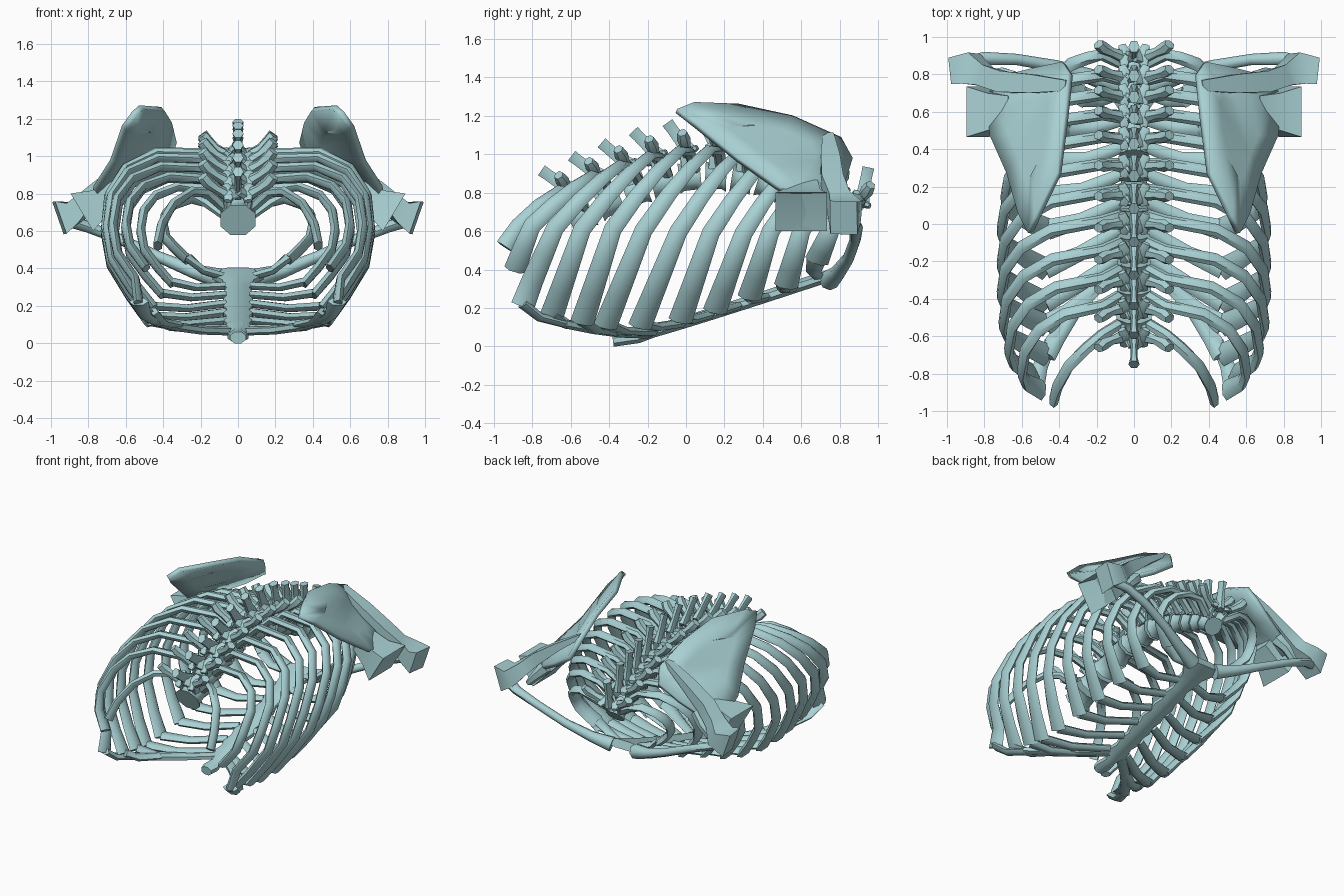
import bpy, bmesh, math
from mathutils import Vector, Matrix

if "Cube" in bpy.data.objects:
    bpy.data.objects.remove(bpy.data.objects["Cube"])

BONE = bpy.data.materials.new("bone_teal")
BONE.diffuse_color = (.40, .64, .66, 1)
BONE.use_nodes = True
BONE.node_tree.nodes["Principled BSDF"].inputs["Base Color"].default_value = BONE.diffuse_color


def finish(name, bm, mirror=False, thick=0.0, angle=50):
    bmesh.ops.recalc_face_normals(bm, faces=bm.faces)
    me = bpy.data.meshes.new(name)
    bm.to_mesh(me)
    bm.free()
    me.materials.append(BONE)
    ob = bpy.data.objects.new(name, me)
    bpy.context.collection.objects.link(ob)
    if thick:
        s = ob.modifiers.new("thickness", 'SOLIDIFY')
        s.thickness, s.offset = thick, 0
    if mirror:
        ob.modifiers.new("mirror", 'MIRROR')
    bpy.ops.object.select_all(action='DESELECT')
    ob.select_set(True)
    bpy.context.view_layer.objects.active = ob
    bpy.ops.object.shade_smooth_by_angle(angle=math.radians(angle))
    return ob


def sweep(bm, pts, sizes, normal, sides=8, turn=0.0, mat=None):
    """Loft elliptical rings along pts; sizes = (along normal, across)."""
    pts = [Vector(p) for p in pts]
    rings = []
    for i, p in enumerate(pts):
        t = (pts[min(i + 1, len(pts) - 1)] - pts[max(i - 1, 0)]).normalized()
        n = Vector(normal(p) if callable(normal) else normal)
        n = (n - t * n.dot(t)).normalized()
        b = t.cross(n)
        sn, sb = sizes[i] if isinstance(sizes, list) else sizes
        ring = []
        for k in range(sides):
            a = 2 * math.pi * k / sides + turn
            q = p + n * math.cos(a) * sn + b * math.sin(a) * sb
            ring.append(bm.verts.new(mat @ q if mat else q))
        rings.append(ring)
    for r, s in zip(rings, rings[1:]):
        for k in range(sides):
            j = (k + 1) % sides
            bm.faces.new((r[k], r[j], s[j], s[k]))
    bm.faces.new(rings[0])
    bm.faces.new(rings[-1])


# Spine curve: vertebra centres (y, z), neck end first
SPINE = [(.815, .655), (.73, .705), (.635, .75), (.53, .795), (.42, .84), (.29, .87),
         (.155, .885), (.02, .88), (-.12, .855), (-.26, .81), (-.40, .755), (-.55, .685)]
tilts = []
for i in range(12):
    a, b = SPINE[max(i - 1, 0)], SPINE[min(i + 1, 11)]
    tilts.append(math.atan2(b[1] - a[1], b[0] - a[0]) - math.pi)
tilts[0] -= .2

# Vertebrae: waisted body, arch, transverse, articular and spinous processes
for i, (y, z) in enumerate(SPINE):
    m = Matrix.Translation((0, y, z)) @ Matrix.Rotation(tilts[i], 4, 'X')
    L = .045 + .018 * i / 11
    bm = bmesh.new()
    r = .072 + .030 * i / 11
    sweep(bm, [(0, -L, 0), (0, -L * .6, 0), (0, L * .6, 0), (0, L, 0)],
          [(r * .95, r), (r * .8, r * .85), (r * .8, r * .85), (r * .95, r)], (0, 0, 1), 8, math.pi / 8, m)
    for x in (-1, 1):
        sweep(bm, [(x * .05, 0, .04), (x * .06, 0, .11), (0, -.025, .16)], (.024, .045), (0.5, 0, .5), 6, 0, m)
        sweep(bm, [(x * .04, 0, .11), (x * .12, -.005, .16), (x * .165, -.01, .20), (x * .19, -.015, .235)],
              [(.04, .032), (.026, .026), (.036, .034), (.026, .032)], (0, 1, 0), 6, 0, m)
        sweep(bm, [(x * .065, .055, .15), (x * .045, 0, .13), (x * .055, -.06, .11)],
              [(.014, .022), (.03, .04), (.014, .022)], (0, 0, 1), 6, 0, m)
    sweep(bm, [(0, .02, .12), (0, -.03, .20), (0, -.065, .26), (0, -.085, .295)],
          [(.032, .05), (.018, .036), (.02, .034), (.03, .036)], (1, 0, 0), 6, 0, m)
    finish(f"vertebra_{i + 1}", bm)

# Ribs: half width, y at mid height, y at lowest corner, z at lowest corner
RIBS = [(.40, .76, .68, .43), (.52, .60, .52, .30), (.60, .44, .33, .24), (.66, .30, .15, .17),
        (.69, .13, -.03, .12), (.71, -.04, -.24, .09), (.71, -.22, -.42, .09), (.71, -.38, -.54, .11),
        (.70, -.54, -.70, .14), (.67, -.68, -.85, .21), (.60, -.80, -.93, .30), (.52, -.92, -1.0, .40)]
# Shape of a rib seen along the body: width share, drop share
SHAPE = [(.62, .03), (.85, .12), (.97, .27), (1.0, .47), (.96, .66), (.82, .84), (.67, 1.0)]


def outward(p):
    return (p.x, 0, (p.z - .52) * 1.1)


def sternum_at(y):
    return .07 + .30 * max(0, (y + .2) / .95) ** 1.05


for i, (w, ym, yb, zb) in enumerate(RIBS):
    y, z = SPINE[i]
    ca, sa = math.cos(tilts[i]), math.sin(tilts[i])
    y0, zt = y - sa * .12 + .01, z + ca * .15
    pts = [(.07, y - sa * .02 + .03, z + ca * .04), (.17, y0, zt - .015)]
    for fx, t in SHAPE:
        zz = zt + .015 - t * (zt - zb)
        if t < .47:
            yy = y0 + (ym - y0) * (t / .47) ** .75
        else:
            yy = ym + (yb - ym) * ((t - .47) / .53)
        pts.append((w * fx, yy, zz))
    if i == 9:
        pts[-1] = (.53, yb, zb)
    if i == 10:
        pts = pts[:-1]
        pts[-1] = (.49, -.89, .40)
    if i == 11:
        pts = pts[:2] + [(.25, -.66, .81), (.35, -.76, .74), (.41, -.87, .63), (.43, -.945, .52)]
    sizes = [(.026, .031 + .032 * (k / 8) ** 1.5) for k in range(len(pts))]
    bm = bmesh.new()
    sweep(bm, pts, sizes, outward, 6, math.pi / 6)
    # Costal cartilage turning forward to the breastbone or the costal arch
    end = Vector(pts[-1])
    if i < 10:
        if i < 7:
            ys = .70 - .145 * i
            goal = Vector((.07, ys, sternum_at(ys)))
        else:
            k = i - 7
            goal = Vector((.20 + .12 * k, -.34 - .14 * k, .072 + .022 * k))
        mid = end.lerp(goal, .5) + Vector((.015, -.025, -.012))
        sweep(bm, [end + Vector((0, 0, .012)), mid, goal],
              [(.026, .055), (.024, .04), (.024, .032)], (0, 0, 1), 6, math.pi / 6)
    finish(f"rib_pair_{i + 1}", bm, mirror=True)

# Costal arch along the lower margin
bm = bmesh.new()
sweep(bm, [(.05, -.20, .065), (.20, -.34, .07), (.33, -.48, .088), (.45, -.64, .12)],
      (.024, .04), (0, 0, 1), 6)
finish("costal_arch", bm, mirror=True)

# Breastbone: wide top plate, body with waists, pointed lower tip
bm = bmesh.new()
prof = [(.76, .15), (.71, .155), (.62, .09), (.54, .08)]
for k in range(6):
    prof += [(.49 - .12 * k, .065), (.43 - .12 * k, .085)]
prof += [(-.25, .045), (-.33, .06), (-.38, .045)]
sweep(bm, [(0, y, sternum_at(y) if y > -.2 else .055 + (y + .2) * .14) for y, w in prof],
      [(.034, w) for y, w in prof], (0, 0, 1), 8, math.pi / 8)
finish("sternum", bm)

# Collarbones
bm = bmesh.new()
sweep(bm, [(.92, .84, .66), (.80, .885, .62), (.63, .88, .555), (.42, .845, .46), (.24, .79, .385), (.10, .745, .345)],
      [(.035, .045), (.03, .036), (.028, .03), (.03, .032), (.038, .042), (.055, .055)], (0, 0, 1), 8)
finish("clavicle", bm, mirror=True)

# Shoulder blades: rim around a slightly hollowed centre
bm = bmesh.new()
outline = [(.555, -.05, 1.225), (.515, .04, 1.262), (.40, .27, 1.25), (.365, .55, 1.19), (.34, .80, 1.08),
           (.375, .86, .97), (.52, .83, .87), (.69, .79, .78), (.78, .68, .72),
           (.76, .47, .83), (.67, .27, .97), (.61, .05, 1.15)]
inner = Vector((.555, .48, 1.03))
rim = [bm.verts.new(p) for p in outline]
ring = [bm.verts.new(Vector(p).lerp(inner, .5)) for p in outline]
for k in range(12):
    j = (k + 1) % 12
    bm.faces.new((rim[k], rim[j], ring[j], ring[k]))
bmesh.ops.triangle_fill(bm, edges=[e for e in bm.edges if e.verts[0] in ring and e.verts[1] in ring])
finish("scapula_blade", bm, mirror=True, thick=.035)

# Ridge across the blade, flaring into the acromion
bm = bmesh.new()
sweep(bm, [(.36, .74, 1.10), (.54, .75, .98), (.70, .76, .86), (.80, .79, .77), (.87, .83, .70), (.955, .82, .67)],
      [(.02, .04), (.04, .07), (.06, .08), (.065, .08), (.085, .12), (.13, .10)], (.2, 0, 1), 4, math.pi / 4)
finish("scapula_spine_acromion", bm, mirror=True)

# Shoulder socket: flared block with a dished face
bm = bmesh.new()
sweep(bm, [(.64, .60, .82), (.74, .60, .75), (.835, .60, .70), (.79, .60, .72)],
      [(.08, .12), (.11, .14), (.165, .19), (.11, .13)], (.25, 0, 1), 4, math.pi / 4)
finish("shoulder_socket", bm, mirror=True)

# Beak-shaped process in front of the socket
bm = bmesh.new()
sweep(bm, [(.64, .77, .80), (.70, .80, .73), (.76, .80, .66)], [(.05, .05), (.035, .04), (.025, .03)], (0, 0, 1), 6)
finish("coracoid", bm, mirror=True)
